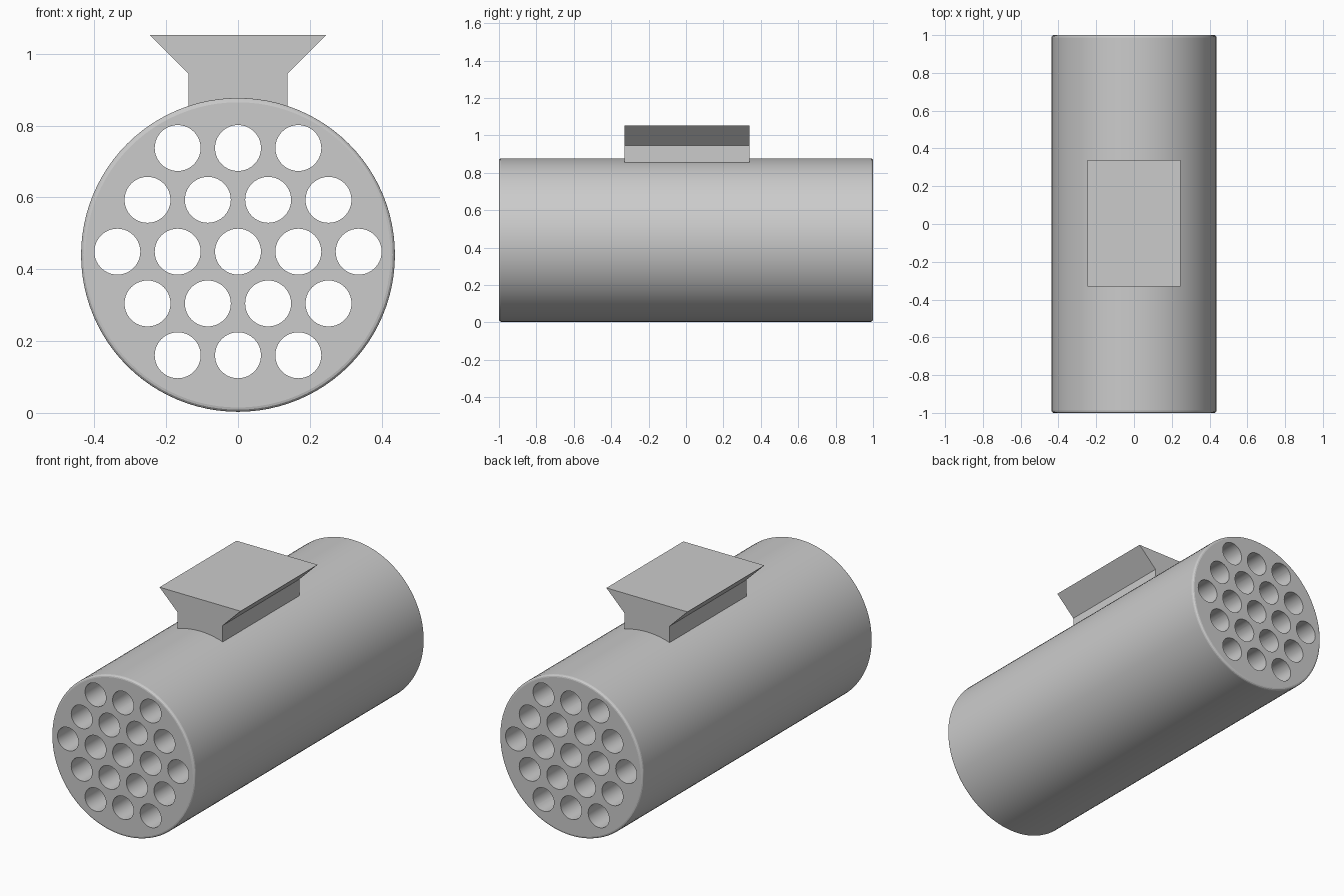
import bpy, bmesh, math
from mathutils import Matrix

if "Cube" in bpy.data.objects:
    bpy.data.objects.remove(bpy.data.objects["Cube"])

RADIUS, CENTER_Z = 0.437, 0.44
HOLE_R, PITCH, ROW_H, HOLES_Z = 0.064, 0.168, 0.1443, 0.449

grey = bpy.data.materials.new("grey_metal")
grey.diffuse_color = (0.6, 0.6, 0.6, 1)
grey.use_nodes = True
grey.node_tree.nodes["Principled BSDF"].inputs["Base Color"].default_value = grey.diffuse_color


def make_object(name, bm):
    bmesh.ops.recalc_face_normals(bm, faces=bm.faces)
    mesh = bpy.data.meshes.new(name)
    bm.to_mesh(mesh)
    bm.free()
    mesh.materials.append(grey)
    obj = bpy.data.objects.new(name, mesh)
    bpy.context.collection.objects.link(obj)
    return obj


def add_tube(bm, x, z, radius, depth, sides):
    """Capped cylinder lying along y."""
    matrix = Matrix.Translation((x, 0, z)) @ Matrix.Rotation(math.pi / 2, 4, 'X')
    bmesh.ops.create_cone(bm, cap_ends=True, segments=sides, radius1=radius,
                          radius2=radius, depth=depth, matrix=matrix)


# Pod body with slightly rounded rims
bm = bmesh.new()
add_tube(bm, 0, CENTER_Z, RADIUS, 2, 96)
rims = [e for e in bm.edges if abs(e.verts[0].co.y - e.verts[1].co.y) < 0.01]
bmesh.ops.bevel(bm, geom=rims, offset=0.012, segments=3, profile=0.5, affect='EDGES')
pod = make_object("pod_body", bm)

# Hexagonal pattern of launch tubes, bored right through
bm = bmesh.new()
for row in range(-2, 3):
    count = 5 - abs(row)
    for i in range(count):
        add_tube(bm, (i - (count - 1) / 2) * PITCH, HOLES_Z + row * ROW_H,
                 HOLE_R, 2.2, 40)
cutter = make_object("tube_cutter", bm)
cutter.hide_render = True

cut = pod.modifiers.new("tubes", 'BOOLEAN')
cut.operation = 'DIFFERENCE'
cut.solver = 'EXACT'
cut.object = cutter
bpy.context.view_layer.objects.active = pod
pod.select_set(True)
bpy.ops.object.modifier_apply(modifier=cut.name)
bpy.data.objects.remove(cutter)
bpy.ops.object.shade_smooth_by_angle(angle=math.radians(12))

# Flared mounting block on top, extruded along y
half = [(0.138, 0.84), (0.138, 0.945), (0.247, 1.053)]
profile = half + [(-x, z) for x, z in reversed(half)]
bm = bmesh.new()
face = bm.faces.new([bm.verts.new((x, -0.33, z)) for x, z in profile])
ext = bmesh.ops.extrude_face_region(bm, geom=[face])
moved = [v for v in ext["geom"] if isinstance(v, bmesh.types.BMVert)]
bmesh.ops.translate(bm, verts=moved, vec=(0, 0.67, 0))
if not face.is_valid or len(bm.faces) < 8:
    bm.faces.new([v for v in bm.verts if v.co.y < 0])
make_object("mounting_block", bm)
